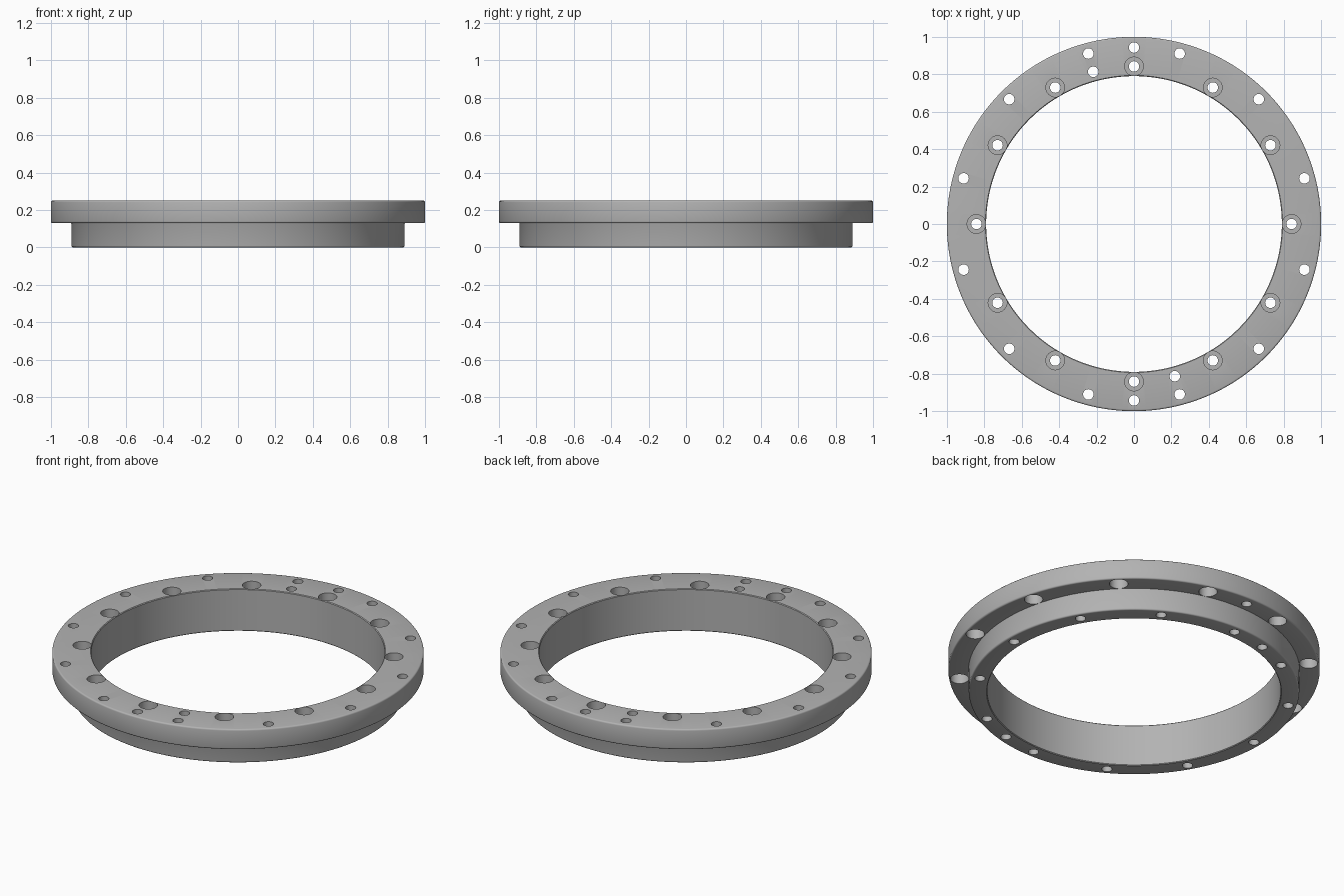
import bpy
import bmesh
from math import cos, sin, pi, radians

if "Cube" in bpy.data.objects:
    bpy.data.objects.remove(bpy.data.objects["Cube"], do_unlink=True)

# Material
steel = bpy.data.materials.new("steel grey")
steel.use_nodes = True
GREY = (0.45, 0.45, 0.45, 1)
steel.diffuse_color = GREY
steel.node_tree.nodes["Principled BSDF"].inputs["Base Color"].default_value = GREY

# Main dimensions
R_OUT, R_SPIGOT, R_BORE = 1.0, 0.89, 0.79
Z_TOP, Z_STEP = 0.25, 0.13
R_BOLT, R_RIM = 0.842, 0.943
HOLE, HEAD, DEPTH = 0.028, 0.05, 0.062


def lathe(bm, profile, segments, cx=0, cy=0, closed=True):
    """Revolve (radius, z) points about a vertical axis; cap the ends if open."""
    rings = []
    for r, z in profile:
        rings.append([bm.verts.new((cx + r * cos(2 * pi * i / segments),
                                    cy + r * sin(2 * pi * i / segments), z))
                      for i in range(segments)])
    pairs = list(zip(rings, rings[1:]))
    if closed:
        pairs.append((rings[-1], rings[0]))
    else:
        bm.faces.new(rings[0])
        bm.faces.new(rings[-1])
    for a, b in pairs:
        for i in range(segments):
            j = (i + 1) % segments
            bm.faces.new((a[i], a[j], b[j], b[i]))


def make_object(name, bm):
    bmesh.ops.recalc_face_normals(bm, faces=bm.faces)
    mesh = bpy.data.meshes.new(name)
    bm.to_mesh(mesh)
    bm.free()
    mesh.materials.append(steel)
    obj = bpy.data.objects.new(name, mesh)
    bpy.context.collection.objects.link(obj)
    return obj


def rounded(r, z, size, start):
    """Quarter-round corner centred on (r, z), sweeping a quarter turn."""
    return [(r + size * cos(radians(start + a)), z + size * sin(radians(start + a)))
            for a in (0, 30, 60, 90)]


# Flanged ring: wide flange above a narrower spigot, with softened edges
e, c = 0.009, 0.004
profile = [(R_BORE + c, 0)]
profile += rounded(R_SPIGOT - e, e, e, 270)
profile += [(R_SPIGOT, Z_STEP - c), (R_SPIGOT + c / 2, Z_STEP)]
profile += rounded(R_OUT - e, Z_STEP + e, e, 270)
profile += rounded(R_OUT - e, Z_TOP - e, e, 0)
profile += [(R_BORE + c, Z_TOP), (R_BORE, Z_TOP - c), (R_BORE, c)]
bm = bmesh.new()
lathe(bm, profile, 192)
ring = make_object("flanged_ring", bm)

# Hole cutters: plain, counterbored from above, counterbored from below
LOW, HIGH = -0.1, 0.35
plain = [(HOLE, LOW), (HOLE, HIGH)]
bored_top = [(HOLE, LOW), (HOLE, Z_TOP - DEPTH), (HEAD, Z_TOP - DEPTH), (HEAD, HIGH)]
bored_under = [(HEAD, Z_STEP - 0.03), (HEAD, Z_STEP + DEPTH),
               (HOLE, Z_STEP + DEPTH), (HOLE, HIGH)]

holes = [(R_BOLT, 30 * k, bored_top) for k in range(12)]
holes += [(R_RIM, 30 * k + 15, bored_under) for k in range(12)]
holes += [(R_RIM, a, plain) for a in (90, 270)]
holes += [(R_BOLT, a, plain) for a in (105, 285)]

bm = bmesh.new()
for radius, angle, shape in holes:
    a = radians(angle)
    lathe(bm, shape, 32, radius * cos(a), radius * sin(a), closed=False)
cutter = make_object("hole_cutter", bm)
cutter.hide_render = True

# Cut the holes and keep only the finished ring
cut = ring.modifiers.new("bolt holes", "BOOLEAN")
cut.operation = "DIFFERENCE"
cut.solver = "EXACT"
cut.object = cutter
bpy.ops.object.select_all(action="DESELECT")
bpy.context.view_layer.objects.active = ring
ring.select_set(True)
bpy.ops.object.modifier_apply(modifier=cut.name)
bpy.data.objects.remove(cutter, do_unlink=True)
bpy.ops.object.shade_smooth_by_angle(angle=radians(35))
